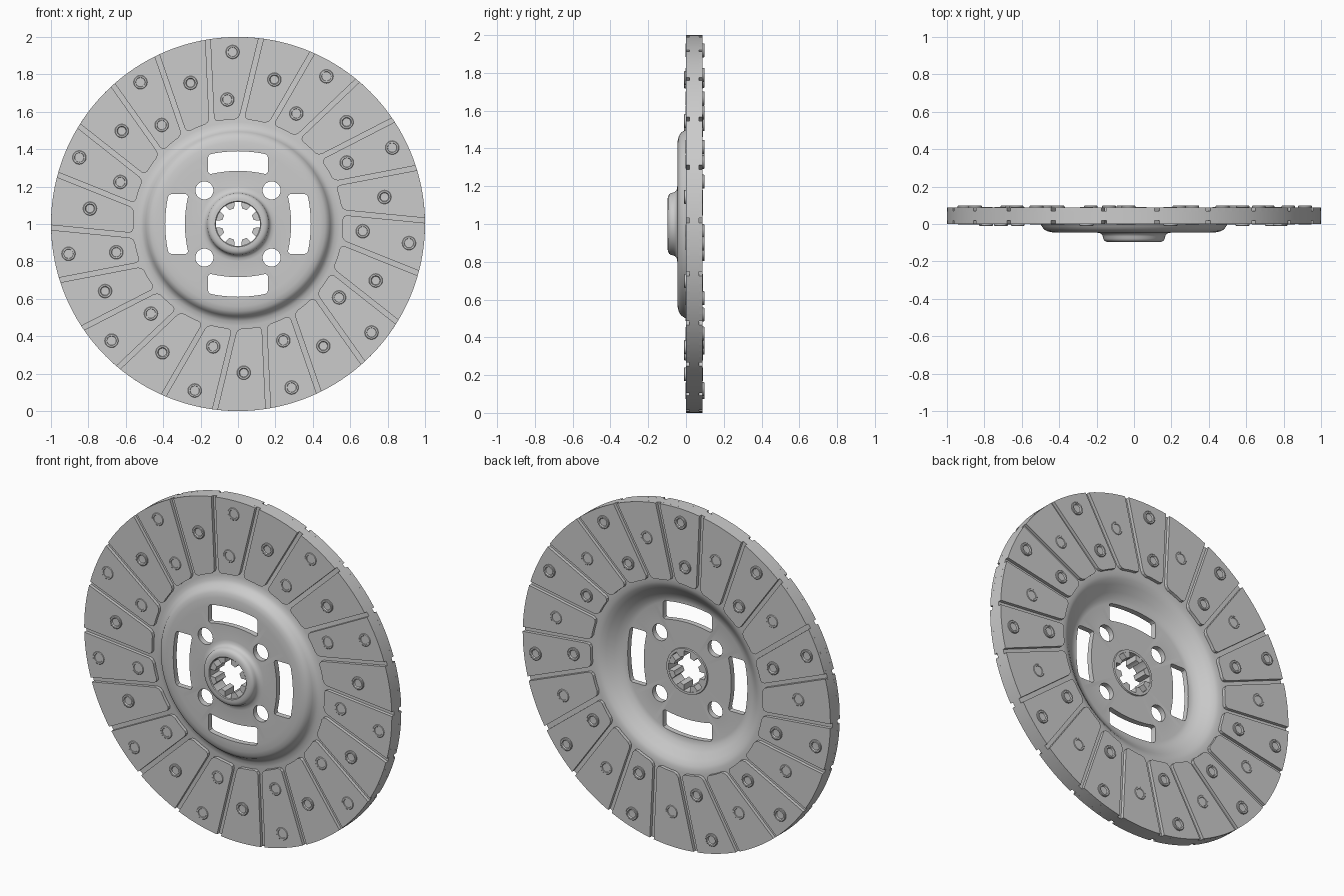
import bpy, bmesh
from math import sin, cos, pi, radians, sqrt, atan2

if "Cube" in bpy.data.objects:
    bpy.data.objects.remove(bpy.data.objects["Cube"])

CZ = 1.0          # height of the disc axis
PADS = 22


def lathe(bm, profile, seg, cx=0.0, cz=0.0, closed=False):
    """Revolve (radius, y) points round an axis parallel to y."""
    rings = []
    for r, y in profile:
        if r == 0:
            rings.append([bm.verts.new((cx, y, cz + CZ))] * seg)
        else:
            rings.append([bm.verts.new((cx + r * cos(2 * pi * i / seg), y,
                                        cz + CZ + r * sin(2 * pi * i / seg)))
                          for i in range(seg)])
    pairs = list(zip(rings, rings[1:]))
    if closed:
        pairs.append((rings[-1], rings[0]))
    for a, b in pairs:
        for i in range(seg):
            j = (i + 1) % seg
            bm.faces.new(list(dict.fromkeys((a[i], a[j], b[j], b[i]))))


def prism(bm, pts, y0, y1):
    """Extrude an (x, z) outline along y."""
    a = [bm.verts.new((x, y0, z + CZ)) for x, z in pts]
    b = [bm.verts.new((x, y1, z + CZ)) for x, z in pts]
    bm.faces.new(a)
    bm.faces.new(b[::-1])
    n = len(pts)
    for i in range(n):
        j = (i + 1) % n
        bm.faces.new((a[i], b[i], b[j], a[j]))


def finish(bm, name):
    bmesh.ops.recalc_face_normals(bm, faces=bm.faces[:])
    me = bpy.data.meshes.new(name)
    bm.to_mesh(me)
    bm.free()
    ob = bpy.data.objects.new(name, me)
    bpy.context.collection.objects.link(ob)
    return ob


def smooth(ob, angle=32):
    bpy.ops.object.select_all(action='DESELECT')
    ob.select_set(True)
    bpy.context.view_layer.objects.active = ob
    bpy.ops.object.shade_smooth_by_angle(angle=radians(angle))


def polar(r, a):
    return r * cos(a), r * sin(a)


# Dished plate with raised hub collar and the carrier ring for the pads
bm = bmesh.new()
lathe(bm, [(1, .019), (.545, .019), (.52, .014), (.503, .004), (.493, -.012),
           (.483, -.027), (.466, -.038), (.44, -.044), (.40, -.046), (.20, -.046),
           (.182, -.049), (.171, -.057), (.166, -.068), (.164, -.08), (.158, -.089),
           (.147, -.095), (.135, -.097), (.122, -.097), (.118, -.093),
           (.118, -.006), (.132, -.006), (.134, -.014), (.40, -.014), (.425, -.008),
           (.455, .012), (.49, .042), (.515, .06), (.535, .067), (.56, .069), (1, .069)],
      128, closed=True)
plate = finish(bm, "dished_plate")

# Cutter: four curved windows and four round holes
bm = bmesh.new()
us = [-.145 + .29 * i / 8 for i in range(9)]
slot = ([(u, .284 - .8 * u * u) for u in us] + [(.156, .271), (.16, .28), (.16, .357), (.156, .367)]
        + [(u, .389 - .7 * u * u) for u in us[::-1]]
        + [(-.156, .367), (-.16, .357), (-.16, .28), (-.156, .271)])
for k in range(4):
    c, s = cos(k * pi / 2), sin(k * pi / 2)
    prism(bm, [(u * c - v * s, u * s + v * c) for u, v in slot], -.15, .15)
    hx, hz = polar(.254, pi / 4 + k * pi / 2)
    prism(bm, [(hx + .048 * cos(i * pi / 16), hz + .048 * sin(i * pi / 16))
               for i in range(32)], -.15, .15)
cutter = finish(bm, "window_cutter")
cutter.hide_render = True
mod = plate.modifiers.new("windows", 'BOOLEAN')
mod.operation, mod.solver, mod.object = 'DIFFERENCE', 'EXACT', cutter
bpy.context.view_layer.objects.active = plate
bpy.ops.object.modifier_apply(modifier=mod.name)
bpy.data.objects.remove(cutter)
smooth(plate)

# Spline teeth inside the hub
bm = bmesh.new()
for k in range(8):
    a = pi / 8 + k * pi / 4
    prism(bm, [polar(.086, a + radians(d)) for d in (-9, 0, 9)]
          + [polar(.121, a + radians(d)) for d in (13, 0, -13)], -.092, -.008)
finish(bm, "hub_spline_teeth")


# Friction pads, separated by slanted grooves
def groove_point(k, side, r):
    a = radians(76.3) + k * 2 * pi / PADS
    off = .115 + side * .013
    t = sqrt(r * r - off * off)
    return t * cos(a) - off * sin(a), t * sin(a) + off * cos(a)


def pad_outline(k):
    def span(r, inset, n):
        x, z = groove_point(k, 1, r)
        x2, z2 = groove_point(k + 1, -1, r)
        a0 = atan2(z, x)
        d = (atan2(z2, x2) - a0) % (2 * pi)
        return [polar(r, a0 + inset + (d - 2 * inset) * i / n) for i in range(n + 1)]
    return (span(1.0, 0, 6) + [groove_point(k + 1, -1, .583)]
            + span(.568, .012, 1)[::-1][:1] + span(.56, .04, 3)[::-1]
            + span(.568, .012, 1)[:1] + [groove_point(k, 1, .583)])


for name, y0, y1 in (("front_friction_pads", 0, .02), ("back_friction_pads", .068, .088)):
    bm = bmesh.new()
    for k in range(PADS):
        prism(bm, pad_outline(k), y0, y1)
    finish(bm, name)

# Hollow rivets: pads alternate between two rivets and one
bm = bmesh.new()
for k in range(PADS // 2):
    for r, deg, f, b in ((.92, 91.8, -.003, .098), (.668, 94.9, -.003, .098),
                         (.796, 108.6, -.010, .091)):
        x, z = polar(r, radians(deg) + k * 4 * pi / PADS)
        lathe(bm, [(0, f + .008), (.022, f + .007), (.026, f), (.034, f), (.037, f + .003),
                   (.037, b - .003), (.034, b), (.026, b), (.022, b - .007), (0, b - .008)],
              20, x, z)
smooth(finish(bm, "rivets"))
